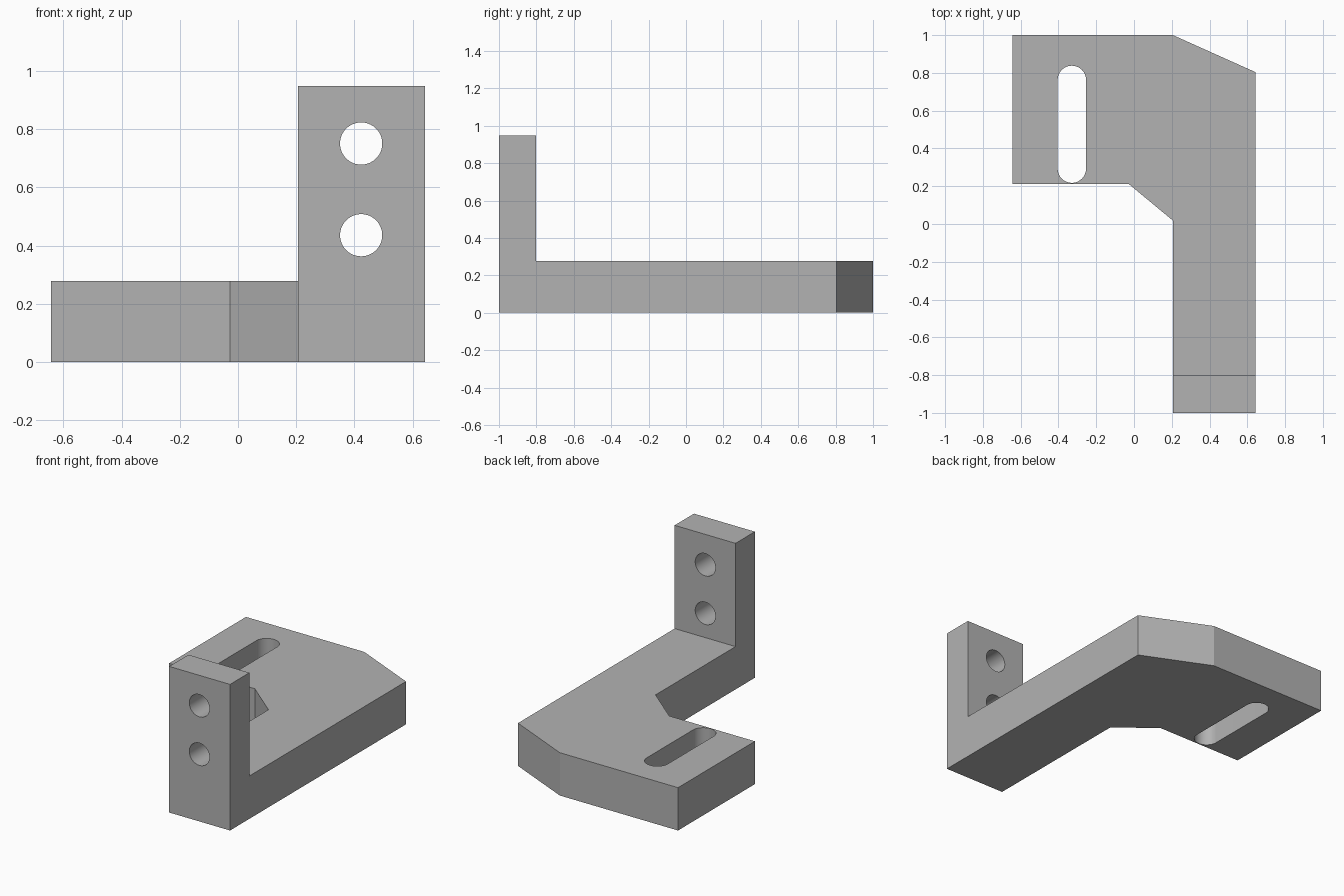
import bpy, bmesh, math
from mathutils import Matrix, Vector

if "Cube" in bpy.data.objects:
    bpy.data.objects.remove(bpy.data.objects["Cube"])

HALF_W, PLATE_H, POST_H = 0.643, 0.278, 0.948
ARM_X, POST_BACK = 0.206, -0.802

grey = bpy.data.materials.new("plain grey")
grey.use_nodes = True
colour = (0.45, 0.45, 0.45, 1)
grey.diffuse_color = colour
grey.node_tree.nodes["Principled BSDF"].inputs["Base Color"].default_value = colour


def make_object(name, bm):
    bmesh.ops.recalc_face_normals(bm, faces=bm.faces)
    mesh = bpy.data.meshes.new(name)
    bm.to_mesh(mesh)
    bm.free()
    mesh.materials.append(grey)
    obj = bpy.data.objects.new(name, mesh)
    bpy.context.collection.objects.link(obj)
    return obj


def prism(outline, height):
    """Extrude a flat outline straight up."""
    bm = bmesh.new()
    face = bm.faces.new([bm.verts.new((x, y, 0)) for x, y in outline])
    top = bmesh.ops.extrude_face_region(bm, geom=[face])["geom"]
    verts = [g for g in top if isinstance(g, bmesh.types.BMVert)]
    bmesh.ops.translate(bm, verts=verts, vec=(0, 0, height))
    bmesh.ops.recalc_face_normals(bm, faces=bm.faces)
    return bm


def slot_outline(radius, straight, steps=32):
    """Round-ended outline along y; a plain circle when straight is zero."""
    points = []
    for side in (1, -1):
        for i in range(steps + (1 if straight else 0)):
            a = math.pi * i / steps
            points.append((side * radius * math.cos(a),
                           side * (radius * math.sin(a) + straight / 2)))
    return points


def cut(target, radius, straight, matrix):
    """Cut a through hole or slot, then discard the cutter."""
    bm = prism(slot_outline(radius, straight), 0.5)
    bm.transform(matrix)
    cutter = make_object("hole_cutter", bm)
    cutter.hide_render = True
    mod = target.modifiers.new("hole", "BOOLEAN")
    mod.operation, mod.solver, mod.object = "DIFFERENCE", "EXACT", cutter
    bpy.context.view_layer.objects.active = target
    bpy.ops.object.modifier_apply(modifier=mod.name)
    bpy.data.objects.remove(cutter)


# Base plate: wide tail with a clipped corner, narrowing to the arm
bm = prism([(-HALF_W, 1), (-HALF_W, 0.212), (-0.028, 0.212), (ARM_X, 0.018),
            (ARM_X, -1), (HALF_W, -1), (HALF_W, 0.804), (ARM_X, 1)], PLATE_H)

# Upright post raised from the end of the arm
bmesh.ops.bisect_plane(bm, geom=bm.verts[:] + bm.edges[:] + bm.faces[:],
                       plane_co=(0, POST_BACK, 0), plane_no=(0, 1, 0))
end = [f for f in bm.faces if f.normal.z > 0.9
       and f.calc_center_median().y < POST_BACK]
raised = bmesh.ops.extrude_face_region(bm, geom=end)["geom"]
bmesh.ops.delete(bm, geom=[f for f in end if f.is_valid], context="FACES_ONLY")
bmesh.ops.translate(bm, vec=(0, 0, POST_H - PLATE_H),
                    verts=[g for g in raised if isinstance(g, bmesh.types.BMVert)])
bmesh.ops.dissolve_limit(bm, angle_limit=0.01, verts=bm.verts, edges=bm.edges)
bracket = make_object("bracket", bm)

# Long adjustment slot in the plate
cut(bracket, 0.075, 0.47, Matrix.Translation((-0.329, 0.528, -0.1)))

# Two bolt holes through the post
for z in (0.436, 0.751):
    cut(bracket, 0.0725, 0,
        Matrix.Translation(Vector((0.423, -0.7, z))) @ Matrix.Rotation(math.pi / 2, 4, "X"))

bpy.ops.object.select_all(action="DESELECT")
bracket.select_set(True)
bpy.context.view_layer.objects.active = bracket
bpy.ops.object.shade_smooth_by_angle(angle=math.radians(20))
